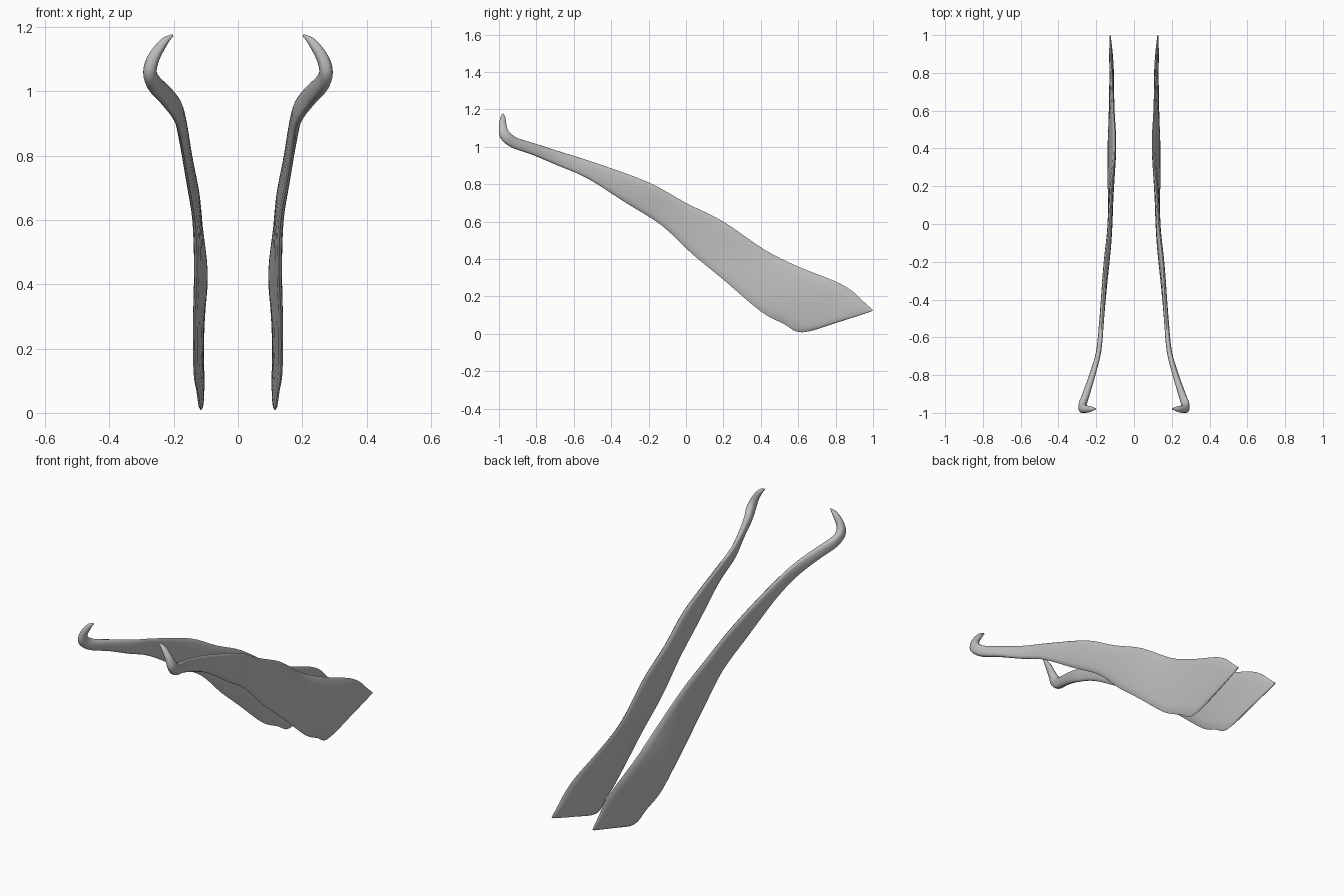
import bpy, bmesh, math
from mathutils import Vector

if "Cube" in bpy.data.objects:
    bpy.data.objects.remove(bpy.data.objects["Cube"], do_unlink=True)

grey = bpy.data.materials.new("plain grey")
grey.use_nodes = True
grey.diffuse_color = (0.52, 0.52, 0.52, 1)
grey.node_tree.nodes["Principled BSDF"].inputs["Base Color"].default_value = (0.52, 0.52, 0.52, 1)

# Sections from hook tip to tail: upper edge xyz, lower edge xyz, thickness
SECTIONS = [
    (.204, -.976, 1.177, .202, -.982, 1.172, .006),
    (.230, -.965, 1.152, .230, -.993, 1.155, .026),
    (.262, -.957, 1.100, .263, -1.0, 1.108, .038),
    (.272, -.935, 1.070, .276, -.993, 1.048, .042),
    (.252, -.895, 1.045, .265, -.935, .998, .040),
    (.215, -.79, 1.012, .230, -.82, .957, .032),
    (.184, -.66, .970, .190, -.69, .902, .027),
    (.168, -.48, .913, .174, -.53, .833, .025),
    (.152, -.20, .810, .150, -.32, .700, .026),
    (.130, 0, .700, .132, -.13, .580, .026),
    (.118, .20, .600, .128, .03, .430, .026),
    (.100, .42, .450, .134, .20, .290, .027),
    (.108, .60, .360, .133, .40, .120, .026),
    (.117, .80, .280, .122, .52, .055, .026),
    (.120, .89, .228, .115, .62, .008, .025),
    (.124, .95, .172, .118, .80, .058, .020),
    (.126, 1.0, .127, .126, .985, .118, .006),
]
STEPS, SIDES = 4, 16


def smooth(a, b, c, d, t):
    return b + 0.5 * t * (c - a + t * (2 * a - 5 * b + 4 * c - d + t * (3 * (b - c) + d - a)))


def resample(rows):
    out = []
    for i in range(len(rows) - 1):
        quad = [rows[max(0, min(len(rows) - 1, i + k))] for k in (-1, 0, 1, 2)]
        for s in range(STEPS):
            out.append([smooth(*v, s / STEPS) for v in zip(*quad)])
    return out + [list(rows[-1])]


rows = resample(SECTIONS)
centres = [(Vector(r[:3]) + Vector(r[3:6])) / 2 for r in rows]

# Curved flat blade lofted through rounded sections
bm = bmesh.new()
rings = []
for i, r in enumerate(rows):
    half = (Vector(r[:3]) - Vector(r[3:6])) / 2
    along = centres[min(i + 1, len(rows) - 1)] - centres[max(i - 1, 0)]
    side = along.cross(half).normalized() * r[6] / 2
    ring = []
    for k in range(SIDES):
        a = math.tau * k / SIDES
        c, s = math.cos(a), math.sin(a)
        wide = math.copysign(abs(s) ** 0.7, s)
        ring.append(bm.verts.new(centres[i] + half * c + side * wide))
    rings.append(ring)
for a, b in zip(rings, rings[1:]):
    for k in range(SIDES):
        n = (k + 1) % SIDES
        bm.faces.new((a[k], a[n], b[n], b[k]))
bm.faces.new(rings[0])
bm.faces.new(rings[-1])
bmesh.ops.recalc_face_normals(bm, faces=bm.faces)
mesh = bpy.data.meshes.new("hooked_blades")
bm.to_mesh(mesh)
bm.free()
mesh.materials.append(grey)
blades = bpy.data.objects.new("hooked_blades", mesh)
bpy.context.collection.objects.link(blades)

# Matching blade on the other side
blades.modifiers.new("mirror", "MIRROR").use_axis[0] = True

bpy.ops.object.select_all(action="DESELECT")
blades.select_set(True)
bpy.context.view_layer.objects.active = blades
bpy.ops.object.shade_smooth_by_angle(angle=math.radians(50))
